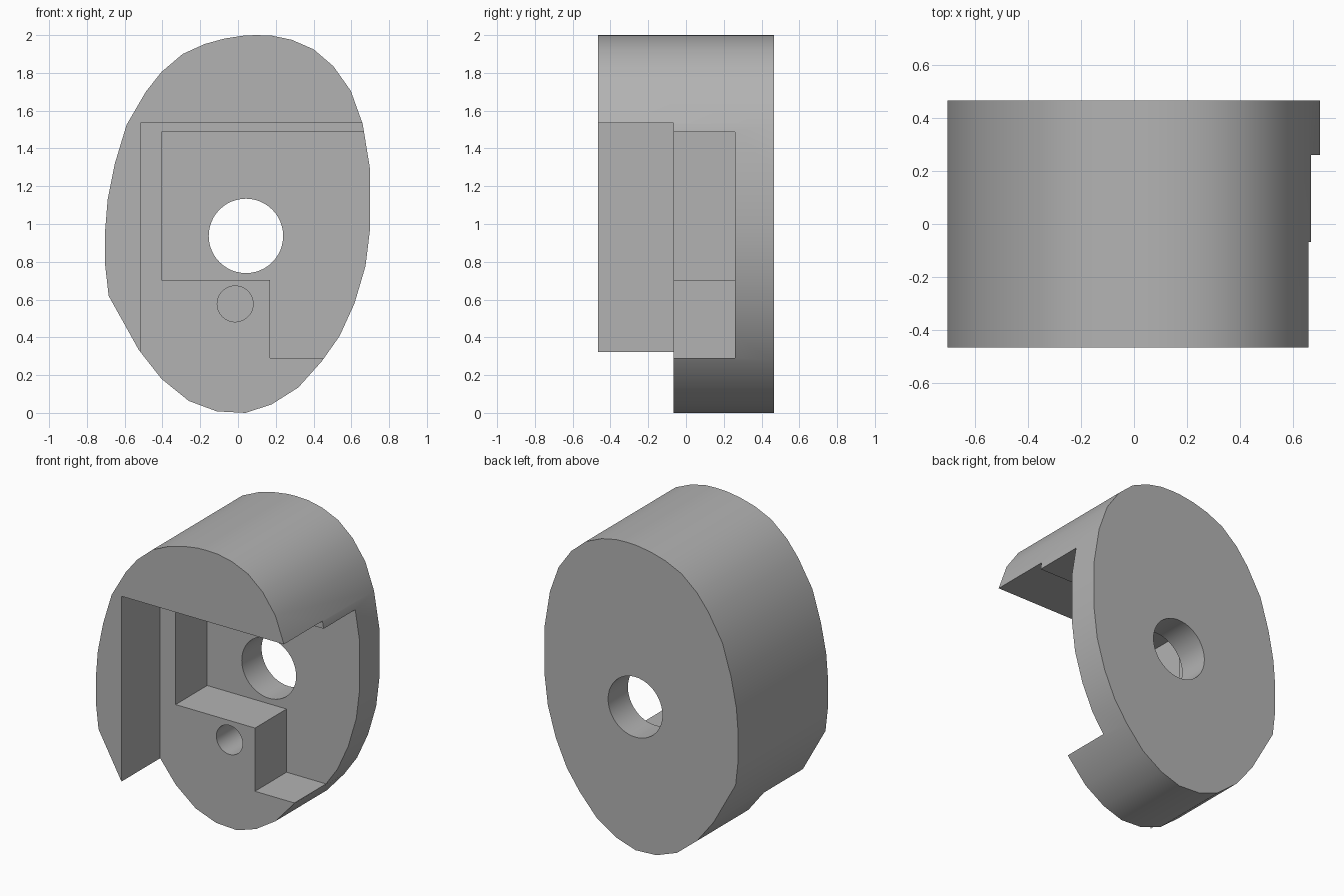
import bpy
import bmesh
from math import radians, pi, cos, sin

cube = bpy.data.objects.get("Cube")
if cube:
    bpy.data.objects.remove(cube, do_unlink=True)

grey = bpy.data.materials.new("plain grey")
grey.use_nodes = True
grey.diffuse_color = (0.45, 0.45, 0.45, 1)
grey.node_tree.nodes["Principled BSDF"].inputs["Base Color"].default_value = grey.diffuse_color


def prism(name, profile, front, back):
    """Extrude an (x, z) profile from y = front to y = back."""
    bm = bmesh.new()
    face = bm.faces.new([bm.verts.new((x, front, z)) for x, z in profile])
    extruded = bmesh.ops.extrude_face_region(bm, geom=[face], use_keep_orig=True)
    moved = [v for v in extruded["geom"] if isinstance(v, bmesh.types.BMVert)]
    bmesh.ops.translate(bm, vec=(0, back - front, 0), verts=moved)
    bmesh.ops.recalc_face_normals(bm, faces=bm.faces)
    mesh = bpy.data.meshes.new(name)
    bm.to_mesh(mesh)
    bm.free()
    mesh.materials.append(grey)
    obj = bpy.data.objects.new(name, mesh)
    bpy.context.scene.collection.objects.link(obj)
    return obj


def circle(x, z, radius, sides=48):
    return [(x + radius * cos(2 * pi * i / sides), z + radius * sin(2 * pi * i / sides))
            for i in range(sides)]


def carve(body, name, profile, front, back):
    """Subtract a prism from the body."""
    cutter = prism(name, profile, front, back)
    cutter.hide_render = True
    modifier = body.modifiers.new(name, "BOOLEAN")
    modifier.operation = "DIFFERENCE"
    modifier.solver = "EXACT"
    modifier.object = cutter
    bpy.ops.object.modifier_apply(modifier=modifier.name)
    bpy.data.objects.remove(cutter, do_unlink=True)


# Lopsided oval body
outline = [(.10, 2), (.18, 1.997), (.285, 1.975), (.40, 1.925), (.505, 1.835), (.597, 1.705),
           (.66, 1.53), (.70, 1.285), (.70, .98), (.675, .777), (.617, .58), (.538, .407),
           (.445, .275), (.32, .135), (.178, .045), (.04, 0), (-.112, .008), (-.26, .063),
           (-.405, .18), (-.525, .333), (-.685, .62), (-.703, .78), (-.703, .97), (-.69, 1.13),
           (-.652, 1.32), (-.59, 1.525), (-.488, 1.7), (-.405, 1.805), (-.293, 1.9),
           (-.176, 1.953), (-.07, 1.982), (.035, 1.998)]
body = prism("cam_body", outline, -.465, .465)
bpy.context.view_layer.objects.active = body
body.select_set(True)

# Wide front step, open to the side and below
carve(body, "front_step", [(-.517, 1.535), (2, 1.535), (2, -1), (-.517, -1)], -1, -.067)

# Deeper stepped pocket
carve(body, "stepped_pocket", [(-.405, 1.487), (2, 1.487), (2, .29), (.17, .29),
                               (.17, .704), (-.405, .704)], -.3, .26)

# Through bore and blind pin hole
carve(body, "shaft_bore", circle(.042, .937, .197), -1, 1)
carve(body, "pin_hole", circle(-.015, .577, .095), -.3, .26)

bpy.ops.object.shade_smooth_by_angle(angle=radians(30))
